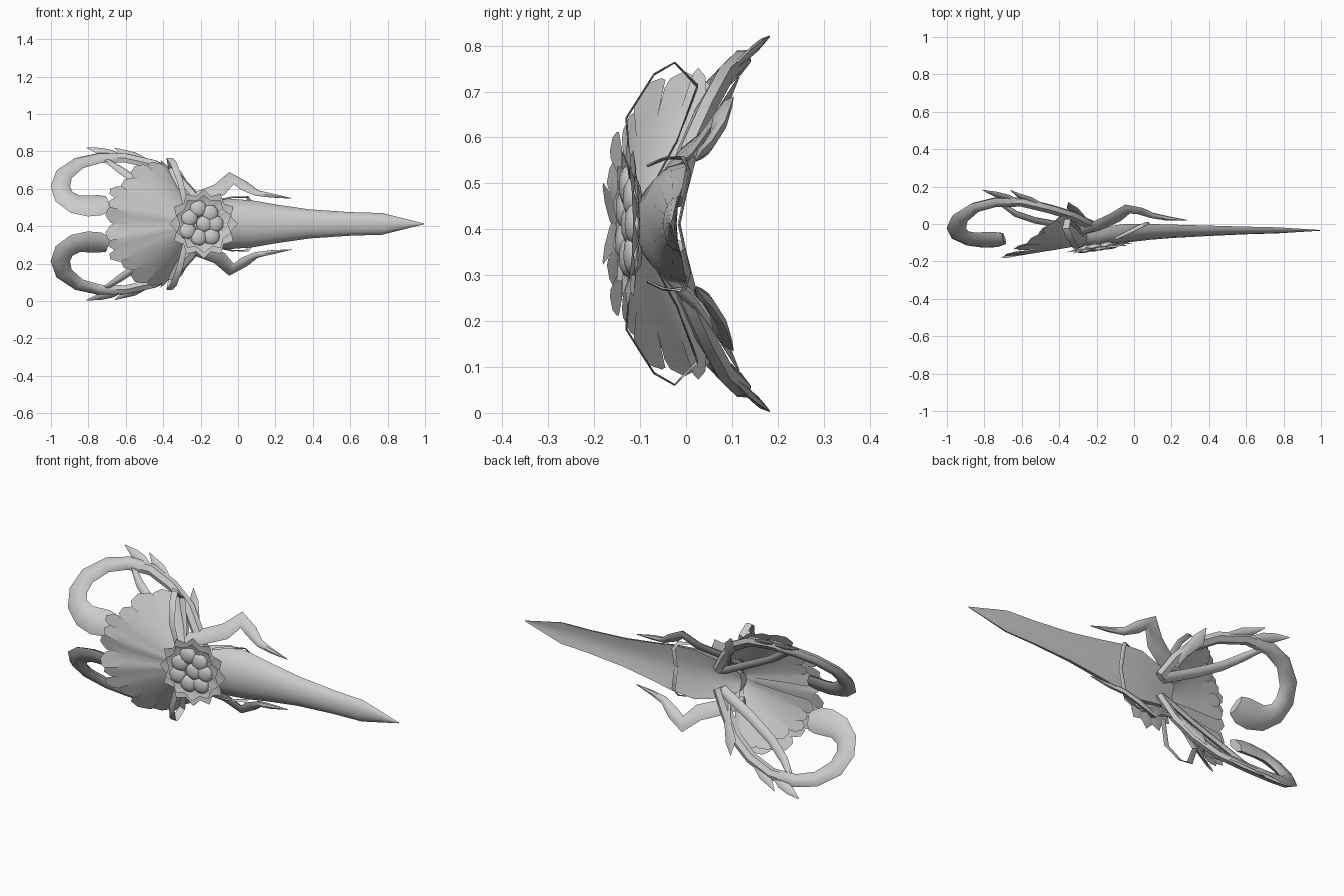
import bpy, bmesh, math
from mathutils import Vector, Matrix

MID = 0.412  # height of the mirror plane; all part heights are relative to it
cube = bpy.data.objects.get("Cube")
if cube:
    bpy.data.objects.remove(cube)

grey = bpy.data.materials.new("plain grey")
grey.use_nodes = True
grey.diffuse_color = (0.6, 0.6, 0.6, 1)
grey.node_tree.nodes["Principled BSDF"].inputs["Base Color"].default_value = (0.6, 0.6, 0.6, 1)


def finish(name, bm, mirror=True, angle=35):
    bmesh.ops.recalc_face_normals(bm, faces=bm.faces)
    me = bpy.data.meshes.new(name)
    bm.to_mesh(me)
    bm.free()
    me.materials.append(grey)
    me.shade_smooth()
    me.set_sharp_from_angle(angle=math.radians(angle))
    ob = bpy.data.objects.new(name, me)
    ob.location.z = MID
    bpy.context.collection.objects.link(ob)
    if mirror:
        mod = ob.modifiers.new("both halves", 'MIRROR')
        mod.use_axis = (False, False, True)
        mod.merge_threshold = .0005
    return ob


def loft(bm, rings):
    rows = [[bm.verts.new(p) for p in ring] for ring in rings]
    n = len(rows[0])
    for a, b in zip(rows, rows[1:]):
        for i in range(n):
            j = (i + 1) % n
            bm.faces.new((a[i], a[j], b[j], b[i]))
    bm.faces.new(rows[0])
    bm.faces.new(rows[-1])


def sweep(name, path, depth, flat=None):
    """Path of (x, y, h, half width) with a six sided section, wide across flat, or along x without it."""
    bm = bmesh.new()
    pts = [Vector(p[:3]) for p in path]
    rings = []
    for i, p in enumerate(pts):
        t = (pts[min(i + 1, len(pts) - 1)] - pts[max(i - 1, 0)]).normalized()
        normal = Vector(flat) if flat else Vector((1, 0, 0)).cross(t)
        side = t.cross(normal).normalized()
        up = side.cross(t)
        w = max(path[i][3], 0.002)
        d = min(depth, w)
        rings.append([p + side * w * a + up * d * b for a, b in
                      ((1, 0), (.5, .8), (-.5, .8), (-1, 0), (-.5, -.8), (.5, -.8))])
    loft(bm, rings)
    finish(name, bm, True, 50)


# Long blade, rounded in front and slightly hollow at the back
bm = bmesh.new()
rings = []
for x, half, front, back in ((-.29, .05, -.11, -.05), (-.2, .10, -.12, -.02), (-.05, .135, -.10, 0),
                             (.08, .125, -.085, 0), (.2, .104, -.075, -.003), (.38, .078, -.065, -.008),
                             (.6, .063, -.055, -.014), (.77, .058, -.05, -.018), (.995, .002, -.036, -.032)):
    depth = back - front
    ring = [(x, back - depth * math.sin(math.pi * k / 8), half * math.cos(math.pi * k / 8)) for k in range(9)]
    ring += [(x, back - depth * .2, -half * .4), (x, back - depth * .24, 0), (x, back - depth * .2, half * .4)]
    rings.append(ring)
loft(bm, rings)
finish("blade", bm, False, 40)

# Thin strap around the blade
sweep("blade_strap", [(-.1, -.08, .128, .008), (-.03, -.045, .143, .01), (.05, -.005, .143, .011),
                      (.07, .008, .11, .012), (.07, -.015, 0, .012)], .004)


# Flared collar of broad petals, in two layers
def collar(name, scale, shift, dy):
    rim = [Vector(p) for p in ((-.68, -.165, 0), (-.71, -.185, .09), (-.69, -.167, .155), (-.65, -.15, .21),
                               (-.58, -.11, .27), (-.505, -.045, .33), (-.42, .025, .345), (-.35, .05, .28))]
    apex = Vector((-.22, -.105, 0))
    bm = bmesh.new()
    for k in range(len(rim) - 1):
        a, b = rim[k], rim[k + 1]
        if shift and k < len(rim) - 2:
            a, b = a.lerp(b, .5), b.lerp(rim[k + 2], .5)
        reach = 1.01 if k % 2 == 0 else .965

        def at(s, f):
            p = apex + (a.lerp(b, s) - apex) * f * scale
            p.y += dy * f + .008 * (k % 2) * (f > .8)
            return bm.verts.new(p)
        rows = [[at(s, f) for s in (0, .5, 1)] for f in (.08, .4, .7)]
        rows.append([at(s, .93 * reach) for s in (-.06, .5, 1.06)])
        rows.append([at(.08, .99 * reach), at(.5, 1.02 * reach), at(.9, .97 * reach)])
        for lo, hi in zip(rows, rows[1:]):
            for i in (0, 1):
                bm.faces.new((lo[i], lo[i + 1], hi[i + 1], hi[i]))
    bmesh.ops.remove_doubles(bm, verts=bm.verts, dist=.0005)
    finish(name, bm, True, 60)


collar("collar_petals", 1, False, 0)
collar("collar_back_petals", .92, True, .025)

# Curled horns on a surface that curves back away from the middle, rooted behind the blade
PLANE = (0, 1, -.75)


def leaning(name, pts, depth, root=0):
    path = [(x, -.12 + .25 * h + 1.2 * h * h + root * max(0, 1 - i / 3), h, w)
            for i, (x, h, w) in enumerate(pts)]
    sweep(name, path, depth, PLANE)


leaning("curled_horn", [(-.18, .05, .03), (-.25, .16, .032), (-.33, .25, .032), (-.45, .318, .03), (-.6, .352, .03),
                        (-.74, .352, .034), (-.85, .325, .04), (-.93, .265, .048), (-.95, .2, .052),
                        (-.93, .145, .055), (-.87, .105, .062), (-.80, .096, .07), (-.74, .1, .068),
                        (-.695, .11, .05)], .024, .08)
leaning("horn_brace", [(-.2, .05, .026), (-.38, .14, .026), (-.53, .22, .024),
                       (-.63, .29, .022), (-.72, .35, .012)], .015, .08)
leaning("horn_leaf", [(-.6, .345, .015), (-.68, .375, .026), (-.74, .39, .022), (-.81, .408, .002)], .008)
leaning("horn_small_leaf", [(-.48, .33, .015), (-.56, .365, .025), (-.61, .382, .018), (-.66, .406, .002)], .008)

# Side prongs that bend forward along the blade
sweep("side_prong", [(-.32, -.05, .1, .03), (-.2, -.01, .145, .042), (-.1, .035, .182, .044), (-.035, .08, .245, .042),
                     (.03, .07, .205, .032), (.1, .045, .165, .02), (.18, .03, .152, .013), (.285, .02, .137, .002)],
      .014, PLANE)
# Leaf behind each ribbon
sweep("back_leaf", [(-.24, -.02, .1, .015), (-.28, .04, .19, .022), (-.33, .085, .26, .034),
                    (-.35, .115, .32, .002)], .006, (.3, .8, -.6))
# Ribbon loops
sweep("ribbon_loop", [(-.28, -.12, .1, .014), (-.31, -.13, .23, .016), (-.345, -.07, .325, .018),
                      (-.365, -.025, .351, .018), (-.355, .025, .3, .018), (-.31, -.02, .18, .016),
                      (-.27, -.09, .05, .014)], .002)

# Flower facing the front: two rings of pointed petals and a cluster of beads
FLOWER = Matrix.Translation((-.185, -.118, 0)) @ Matrix.Rotation(math.radians(8), 4, 'Z')


def blossom(name, count, radius, width, lift, turn):
    bm = bmesh.new()
    for k in range(count):
        a = math.tau * (k + turn) / count
        spin = FLOWER @ Matrix.Rotation(a, 4, 'Y')
        pts = [(.03, 0, 0), (radius * .75, -lift * .7, width), (radius, -lift, 0),
               (radius * .75, -lift * .7, -width), (radius * .75, 0, 0)]
        v = [bm.verts.new(spin @ Vector(p)) for p in pts]
        for i, j in ((0, 1), (1, 2), (2, 3), (3, 0)):
            bm.faces.new((v[i], v[j], v[4]))
    finish(name, bm, False, 30)


blossom("flower_outer_petals", 12, .185, .05, .01, 0)
blossom("flower_inner_petals", 10, .155, .05, .02, .5)

bm = bmesh.new()
for k in range(8):
    r, a = (.015, 0) if k == 0 else (.085 - .012 * (k % 2), math.tau * k / 7)
    place = FLOWER @ Matrix.Translation((r * math.cos(a) - .01, -.004, r * math.sin(a)))
    bmesh.ops.create_icosphere(bm, subdivisions=2, radius=.046,
                               matrix=place @ Matrix.Diagonal((1, .45, 1, 1)))
finish("flower_beads", bm, False, 60)
